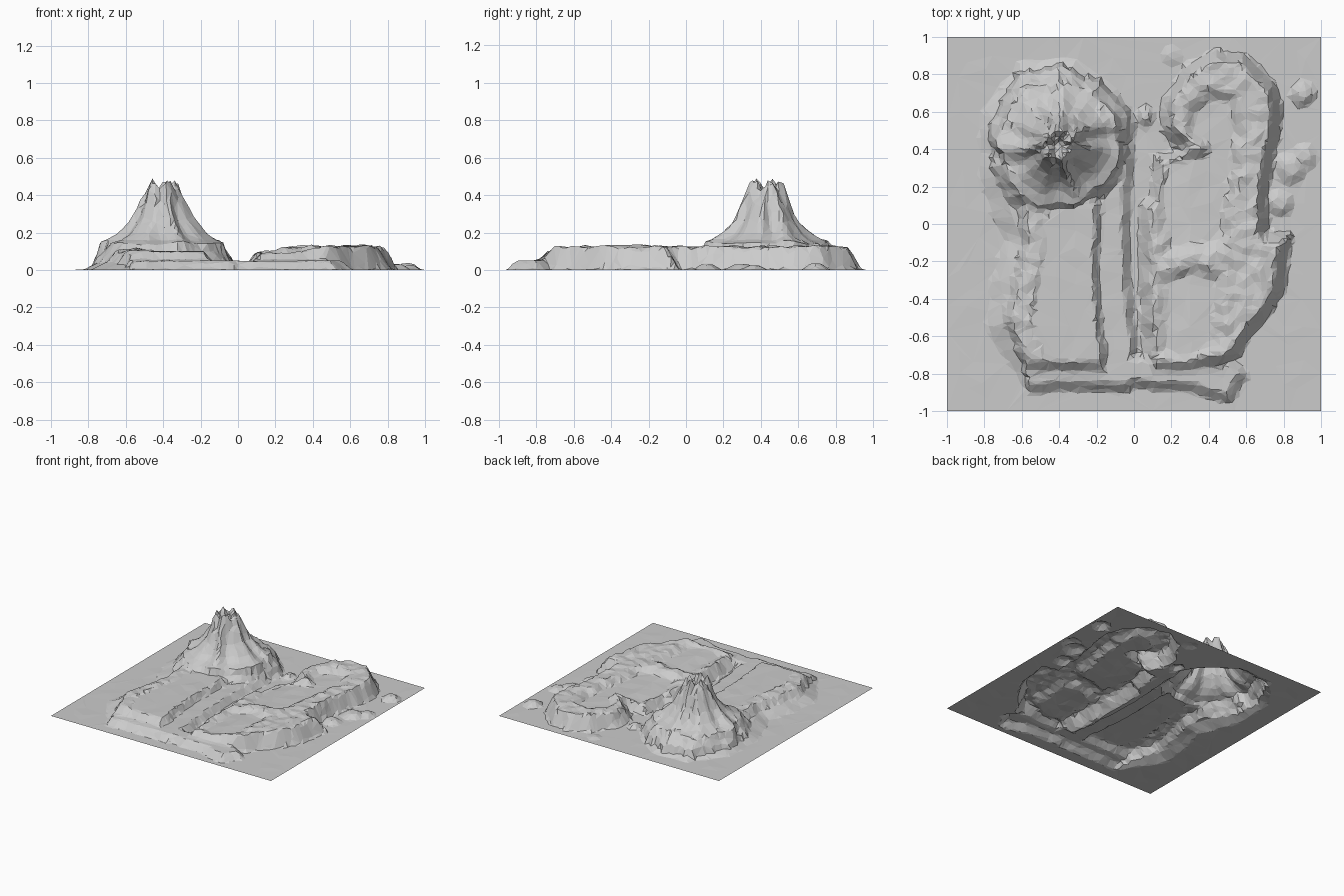
import bpy, bmesh, math, random
from mathutils import Vector, noise

if "Cube" in bpy.data.objects:
    bpy.data.objects.remove(bpy.data.objects["Cube"])

random.seed(4)

# Outlines of the landforms, traced at the foot of each slope
LOWER_LEFT = [(-.6, -.86), (-.79, -.55), (-.76, -.3), (-.7, -.1), (-.83, .25), (-.82, .6), (-.62, .87),
              (-.3, .88), (-.08, .72), (.01, .55), (.0, .3), (-.02, .15), (-.01, -.3), (.03, -.68), (.0, -.95), (-.5, -.95)]
UPPER_LEFT = [(-.55, -.9), (-.69, -.5), (-.6, -.1), (-.62, .1), (-.3, .2), (-.17, .12), (-.19, -.3), (-.15, -.66), (-.15, -.9)]
APRON = [(-.53, .03), (-.3, .06), (-.1, .2), (-.03, .4), (-.03, .58), (-.18, .76), (-.4, .84),
         (-.62, .8), (-.76, .55), (-.76, .3), (-.68, .12)]
RIGHT = [(.04, -.68), (.08, -.95), (.5, -.95), (.5, -.78), (.66, -.58), (.8, -.38), (.82, -.2), (.86, -.05), (.72, -.04),
         (.72, .2), (.8, .57), (.76, .75), (.6, .91), (.43, .93), (.27, .85), (.15, .68), (.15, .5),
         (.24, .4), (.1, .38), (.09, .15), (.02, .1), (.03, -.3)]
NORTH_BASIN = [(.12, .38), (.36, .4), (.26, .5), (.26, .62), (.4, .74), (.56, .7), (.6, .5), (.55, .2), (.52, -.08),
               (.42, -.16), (.14, -.18), (.1, .1)]
SOUTH_BASIN = [(.12, -.26), (.3, -.2), (.5, -.26), (.48, -.5), (.5, -.66), (.3, -.8), (.1, -.72)]
BEACH = [(-.62, -.76), (-.54, -.9), (0, -.88), (.3, -.9), (.52, -.96), (.62, -.8), (.5, -.68), (-.5, -.68)]


def inside(pts, x, y):
    """Signed distance to an outline, positive inside."""
    best, hit = 9.0, False
    for (ax, ay), (bx, by) in zip(pts, pts[1:] + pts[:1]):
        ex, ey = bx - ax, by - ay
        t = max(0, min(1, ((x - ax) * ex + (y - ay) * ey) / (ex * ex + ey * ey)))
        best = min(best, math.hypot(x - ax - t * ex, y - ay - t * ey))
        if (ay > y) != (by > y) and x < ax + (y - ay) * ex / ey:
            hit = not hit
    return best if hit else -best


def ramp(d, width):
    return max(0, min(1, d / width))


def interp(profile, r):
    for (r0, z0), (r1, z1) in zip(profile, profile[1:]):
        if r <= r1:
            return z0 + (z1 - z0) * (r - r0) / (r1 - r0)
    return 0


CONE = [(0, .385), (.03, .41), (.075, .465), (.115, .37), (.16, .265), (.22, .195), (.27, .16), (.33, .14), (.4, .0)]
SHORE = [(-2, 0), (-.9, 0), (-.85, .045), (-.78, .055), (-.74, .09), (-.5, .3), (2, 1)]
BUMPS = [(.9, .7, .07, .035), (.83, .3, .09, .03), (.92, .36, .07, .025), (.78, .12, .08, .03), (.2, .9, .06, .012),
         (.06, .57, .06, .03)]


def rough(x, y, scale, seed):
    return noise.noise(Vector((x * scale, y * scale, seed)))


def height(x0, y0):
    # ragged outlines
    x = x0 + .018 * rough(x0, y0, 9, 1.3)
    y = y0 + .018 * rough(x0, y0, 9, 7.7)
    shore = interp(SHORE, y)
    z = 0
    # left land: low terrace, upper plateau, volcano apron
    d = inside(LOWER_LEFT, x, y)
    if d > 0:
        wide = .1 if x < -.4 or y > .7 else .05
        z = .05 * ramp(d, wide)
        u = inside(UPPER_LEFT, x, y)
        z = max(z, .05 + .05 * ramp(u, .035)) if u > 0 else z
        if u > 0 and u < .13 and x < -.45:
            z += .02 * max(0, rough(x, y, 14, 2) + .3)
        a = inside(APRON, x, y)
        if a > 0:
            z = max(z, .06 + .08 * ramp(a, .07))
            if y > .5 or x < -.55:
                z += .035 * rough(x, y, 13, 4) * ramp(a, .06)
    # right land: plateau rim with two shallow basins
    d = inside(RIGHT, x, y)
    if d > 0:
        top = .09 + .035 * ramp(x - .1, .2)
        zr = top * ramp(d, .06 if x > .2 else .07)
        n = inside(NORTH_BASIN, x, y)
        s = inside(SOUTH_BASIN, x, y)
        zr = min(zr, top - .04 * ramp(n, .06)) if n > 0 else zr
        zr = min(zr, top - .035 * ramp(s, .07)) if s > 0 else zr
        if d > .05 and max(n, s) < .05:
            zr += .016 * rough(x, y, 14, 5)
        z = max(z, zr)
    # stepped beach along the front
    z = min(z, shore)
    b = inside(BEACH, x, y)
    if b > 0:
        z = max(z, min(.05, .05 * ramp(b, .05)))
    # jagged volcano with crater
    r = math.hypot(x + .4, y - .43)
    ang = math.atan2(y - .43, x + .4)
    if r < .33:
        flute = 1 + .07 * math.sin(7 * ang + 1) + .05 * math.sin(11 * ang)
        cone = interp(CONE, r * flute)
        if r < .11:
            cone += .025 * math.sin(5 * ang + .6) * ramp(r, .05)
        z = max(z, cone)
    # small rocks and shoals
    for bx, by, br, bh in BUMPS:
        q = math.hypot(x - bx, y - by)
        if q < br:
            z = max(z, bh * ramp(br - q, br * .6))
    return max(0, z + .003 * rough(x, y, 8, 9) * ramp(1 - max(abs(x0), abs(y0)), .1))


# Terrain sheet
bm = bmesh.new()
N = 100
bmesh.ops.create_grid(bm, x_segments=N, y_segments=N, size=1)
for v in bm.verts:
    x, y = v.co.x, v.co.y
    if max(abs(x), abs(y)) < .995:
        x += random.uniform(-.006, .006)
        y += random.uniform(-.006, .006)
        v.co = (x, y, height(x, y))
bmesh.ops.triangulate(bm, faces=bm.faces[:])
mesh = bpy.data.meshes.new("island_terrain")
bm.to_mesh(mesh)
bm.free()
terrain = bpy.data.objects.new("island_terrain", mesh)
bpy.context.collection.objects.link(terrain)

# Coarse irregular facets
dec = terrain.modifiers.new("facets", 'DECIMATE')
dec.ratio = .2
